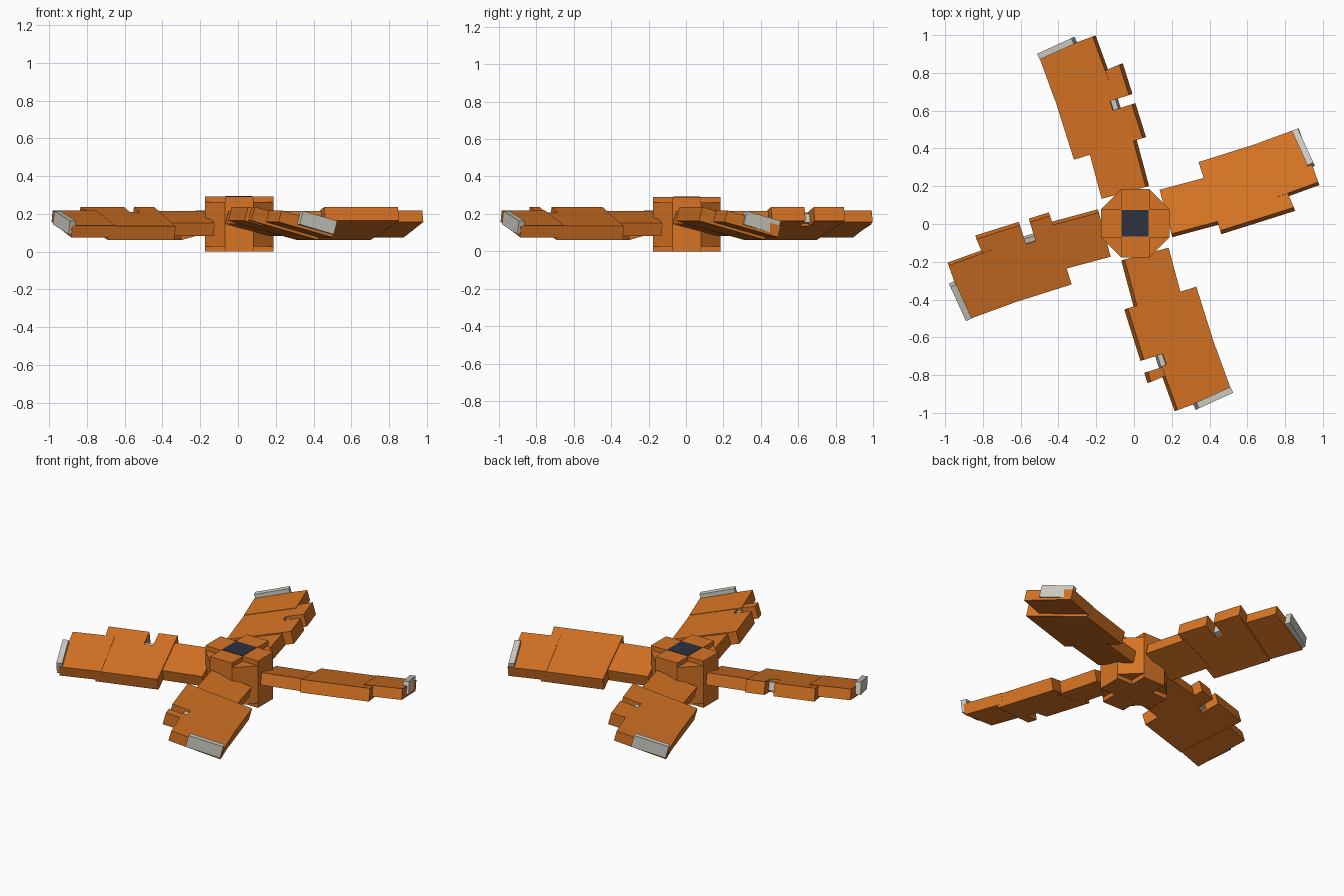
import bpy, bmesh, math
from mathutils import Matrix

cube = bpy.data.objects.get("Cube")
if cube:
    bpy.data.objects.remove(cube, do_unlink=True)


def material(name, rgb):
    m = bpy.data.materials.new(name)
    m.use_nodes = True
    m.diffuse_color = (*rgb, 1)
    m.node_tree.nodes["Principled BSDF"].inputs["Base Color"].default_value = (*rgb, 1)
    return m


ORANGE = material("orange", (0.68, 0.175, 0.018))
SILVER = material("pale_grey", (0.62, 0.61, 0.55))
NAVY = material("dark_navy", (0.025, 0.032, 0.047))

CX, CY = 0.006, 0.004      # hub axis
PITCH = math.radians(-15)  # blade pitch


def prism(name, outline, z0, z1, mat, matrix):
    """Extrude a flat outline from z0 to z1, then place it."""
    bm = bmesh.new()
    face = bm.faces.new([bm.verts.new((x, y, z0)) for x, y in outline])
    top = bmesh.ops.extrude_face_region(bm, geom=[face])["geom"]
    bmesh.ops.translate(bm, vec=(0, 0, z1 - z0),
                        verts=[g for g in top if isinstance(g, bmesh.types.BMVert)])
    bmesh.ops.recalc_face_normals(bm, faces=bm.faces)
    bm.transform(matrix)
    mesh = bpy.data.meshes.new(name)
    bm.to_mesh(mesh)
    bm.free()
    mesh.materials.append(mat)
    ob = bpy.data.objects.new(name, mesh)
    bpy.context.scene.collection.objects.link(ob)
    return ob


def rect(u0, u1, v0, v1):
    return [(u0, v0), (u1, v0), (u1, v1), (u0, v1)]


# Hub: a tall cross with lower wedges filling its corners
hub = Matrix.Translation((CX, CY, 0))
A, R = 0.075, 0.181
cross, wedge = [], [(A, A), (R, A), (A, R)]
for k in range(4):
    c, s = round(math.cos(k * math.pi / 2)), round(math.sin(k * math.pi / 2))
    cross += [(c * x - s * y, s * x + c * y) for x, y in ((R, -A), (R, A), (A, A))]
    prism(f"hub_corner_{k + 1}", wedge, 0.027, 0.262, ORANGE,
          hub @ Matrix.Rotation(k * math.pi / 2, 4, "Z"))
prism("hub_cross", cross, 0, 0.291, ORANGE, hub)
prism("hub_cap", rect(-0.072, 0.072, -0.07, 0.07), 0.287, 0.293, NAVY, hub)

# Blades: root, middle and tip panels, each swept a little further round
# (name, notch range along the blade, tip panel end, tip plate end)
BLADES = [
    ("left", None, 0.986, 0.992),
    ("back", (0.606, 0.657), 1.006, 1.032),
    ("right", (0.530, 0.585), 1.005, 1.030),
    ("front", (0.704, 0.770), 1.007, 1.032),
]
for k, (side, notch, tip_end, plate_end) in enumerate(BLADES):
    def place(sweep):
        return (Matrix.Translation((CX, CY, 0.151))
                @ Matrix.Rotation(k * math.pi / 2 + math.radians(sweep), 4, "Z")
                @ Matrix.Rotation(PITCH, 4, "X"))

    def panel(part, outline, thick, sweep, mat=ORANGE):
        prism(f"{side}_blade_{part}", outline, -thick / 2, thick / 2, mat, place(sweep))

    panel("root", rect(0.171, 0.44, -0.117, 0.133), 0.071, 15)

    # Middle panel has a slanted outer end and, on three blades, a notch
    lo, hi = -0.189, 0.205
    middle = [(0.418, hi), (0.418, lo)]
    if notch:
        n0, n1 = notch
        middle += [(n0, lo), (n0, -0.08), (n1, -0.08), (n1, lo)]
        panel("notch_plate", rect(n0 - 0.003, n1 + 0.003, -0.108, -0.075), 0.05, 17.5, SILVER)
    middle += [(0.827, lo), (0.789, hi)]
    panel("middle", middle, 0.076, 17.5)

    panel("tip", rect(0.76, tip_end, -0.14, 0.174), 0.064, 20)
    panel("tip_plate", rect(plate_end - 0.034, plate_end, -0.112, 0.094), 0.074, 24.5, SILVER)
